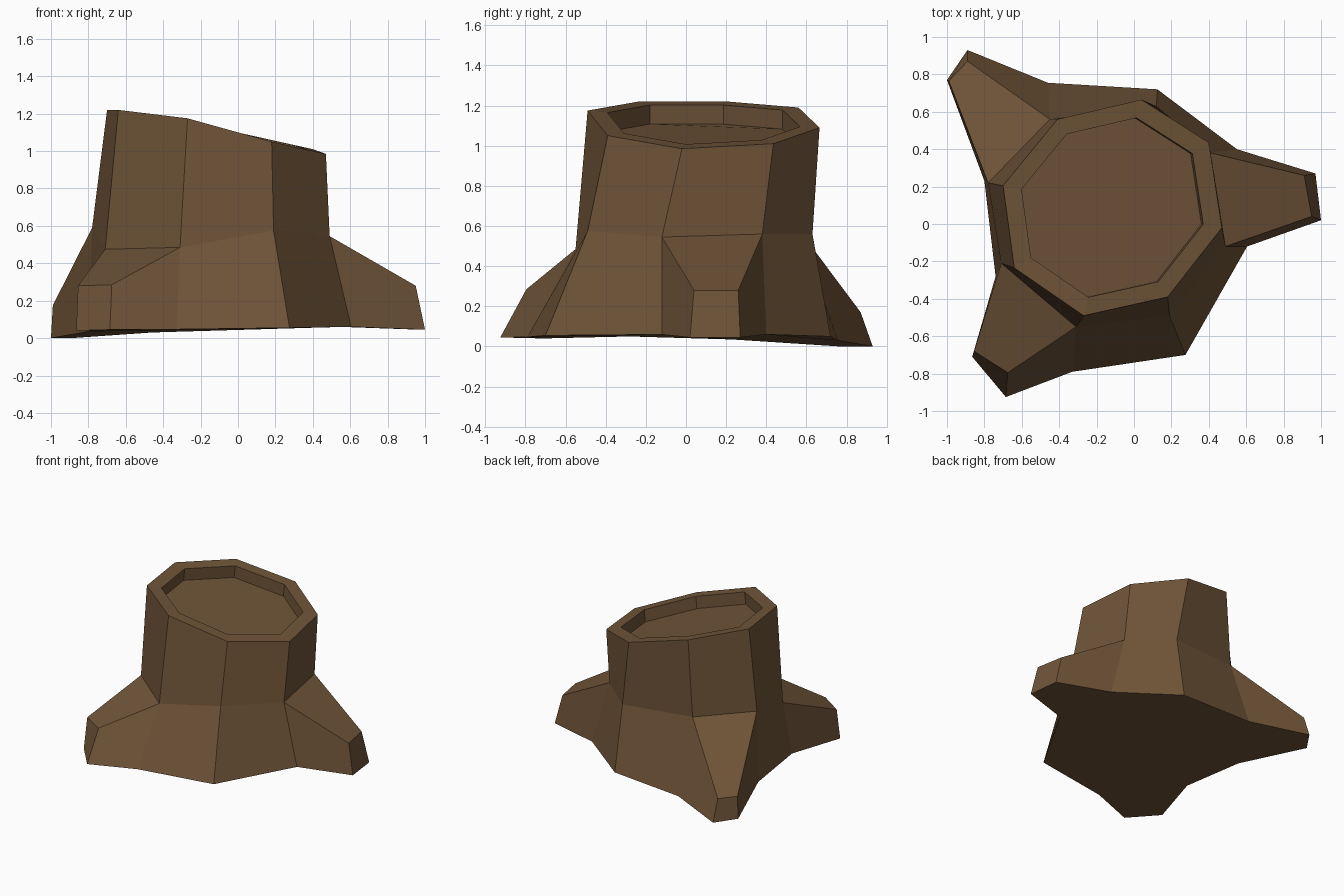
import bpy, bmesh
from mathutils import Vector

if "Cube" in bpy.data.objects:
    bpy.data.objects.remove(bpy.data.objects["Cube"])

bark = bpy.data.materials.new("brown bark")
bark.diffuse_color = (0.16, 0.089, 0.04, 1)
bark.use_nodes = True
bark.node_tree.nodes["Principled BSDF"].inputs["Base Color"].default_value = bark.diffuse_color

# Eight-sided trunk rings, counter-clockwise from the right root
RIM = [(.47, -.02, .985), (.40, .435, 1.01), (.04, .665, 1.09), (-.41, .56, 1.19),
       (-.70, .205, 1.22), (-.64, -.235, 1.22), (-.27, -.49, 1.175), (.18, -.39, 1.05)]
WAIST = [(.49, -.12, .545), (.41, .38, .56), (.12, .63, .56), (-.45, .56, .585),
         (-.78, .22, .59), (-.71, -.21, .475), (-.31, -.55, .485), (.19, -.49, .575)]
BASE = [(.605, -.12, .06), (.55, .40, .06), (.125, .72, .05), (-.46, .755, .03),
        (-.80, .23, .035), (-.74, -.28, .05), (-.33, -.79, .047), (.275, -.70, .055)]
# Root tips keyed by trunk side: top pair, then bottom pair
ROOTS = {
    0: [(.95, .04, .28), (.91, .26, .28), (1.0, .02, .045), (.97, .27, .045)],
    3: [(-.89, .87, .17), (-.99, .765, .175), (-.89, .93, 0), (-1.0, .77, 0)],
    5: [(-.855, -.68, .28), (-.675, -.795, .285), (-.865, -.71, .04), (-.685, -.925, .045)],
}

bm = bmesh.new()


def verts(points):
    return [bm.verts.new(p) for p in points]


def bridge(lower, upper):
    for i in range(8):
        j = (i + 1) % 8
        bm.faces.new((lower[i], lower[j], upper[j], upper[i]))


rim, waist, base = verts(RIM), verts(WAIST), verts(BASE)
bridge(waist, rim)

# Flared foot, with a root pulled out of three sides
outline = []
for i in range(8):
    j = (i + 1) % 8
    outline.append(base[i])
    if i in ROOTS:
        ta, tb, ba, bb = verts(ROOTS[i])
        bm.faces.new((ta, tb, waist[j], waist[i]))
        bm.faces.new((ba, bb, tb, ta))
        bm.faces.new((base[i], ba, ta, waist[i]))
        bm.faces.new((bb, base[j], waist[j], tb))
        outline += [ba, bb]
    else:
        bm.faces.new((base[i], base[j], waist[j], waist[i]))
bm.faces.new(outline[::-1])

# Raised rim around the sunken cut face
mid = sum((Vector(p) for p in RIM), Vector()) / 8
inner = [mid + (Vector(p) - mid) * .83 for p in RIM]
lip = verts(inner)
floor = verts([p - Vector((.01, 0, .095)) for p in inner])
bridge(rim, lip)
bridge(lip, floor)
bm.faces.new(floor)

bmesh.ops.recalc_face_normals(bm, faces=bm.faces)
mesh = bpy.data.meshes.new("tree_stump")
bm.to_mesh(mesh)
bm.free()
mesh.materials.append(bark)
bpy.context.collection.objects.link(bpy.data.objects.new("tree_stump", mesh))
